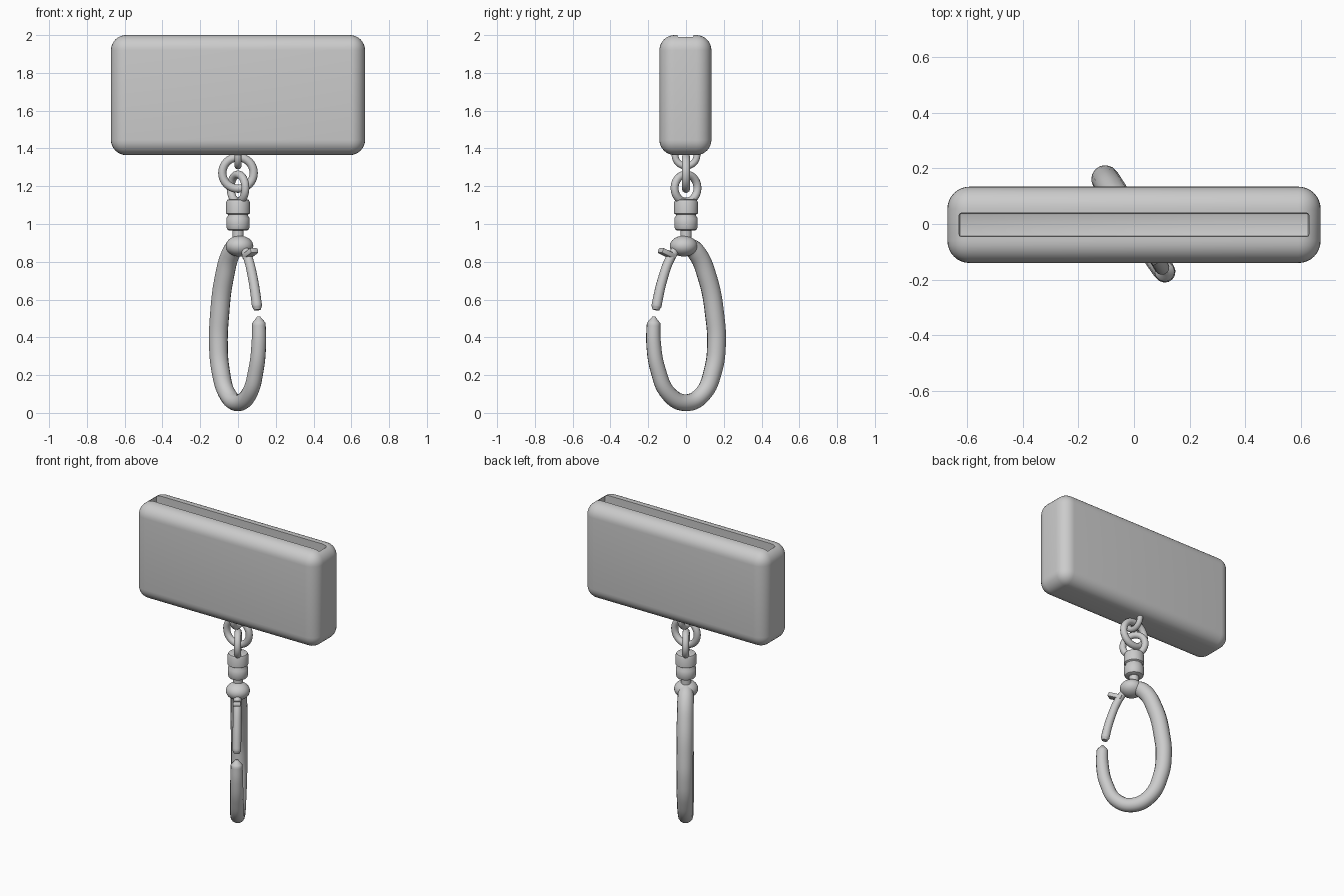
import bpy, math
from mathutils import Vector

default = bpy.data.objects.get("Cube")
if default:
    bpy.data.objects.remove(default, do_unlink=True)

grey = bpy.data.materials.new("plain grey")
grey.use_nodes = True
grey.diffuse_color = (0.6, 0.6, 0.6, 1)
grey.node_tree.nodes["Principled BSDF"].inputs["Base Color"].default_value = (0.6, 0.6, 0.6, 1)

# Horizontal direction in which the hook opens
SWING = math.atan2(-0.84, 0.54)
OPEN = Vector((math.cos(SWING), math.sin(SWING), 0))


def finish(ob, name, angle=35):
    """Name, colour and shade the active object."""
    ob.name = name
    ob.data.materials.clear()
    ob.data.materials.append(grey)
    bpy.ops.object.shade_smooth_by_angle(angle=math.radians(angle))
    return ob


def apply_modifiers(ob):
    bpy.context.view_layer.objects.active = ob
    for m in list(ob.modifiers):
        bpy.ops.object.modifier_apply(modifier=m.name)


def block(size, location, bevel, segments, rotation=(0, 0, 0)):
    bpy.ops.mesh.primitive_cube_add(size=1, location=location, rotation=rotation)
    ob = bpy.context.object
    ob.scale = size
    bpy.ops.object.transform_apply(location=False, rotation=False, scale=True)
    mod = ob.modifiers.new("Round", 'BEVEL')
    mod.width, mod.segments = bevel, segments
    apply_modifiers(ob)
    return ob


def ring(name, z, major, minor, turn):
    """Upright ring whose plane contains the horizontal direction at angle turn."""
    bpy.ops.mesh.primitive_torus_add(
        location=(0, 0, z), rotation=(math.pi / 2, 0, turn),
        major_radius=major, minor_radius=minor, major_segments=40, minor_segments=14)
    return finish(bpy.context.object, name)


def lathe(name, profile, steps=32):
    """Closed solid turned about the z axis from (radius, z) pairs."""
    verts, faces = [], []
    for r, z in profile:
        for i in range(steps):
            a = math.tau * i / steps
            verts.append((r * math.cos(a), r * math.sin(a), z))
    for k in range(len(profile) - 1):
        for i in range(steps):
            j = (i + 1) % steps
            faces.append((k * steps + i, k * steps + j, (k + 1) * steps + j, (k + 1) * steps + i))
    faces.append(tuple(reversed(range(steps))))
    faces.append(tuple(range(len(verts) - steps, len(verts))))
    mesh = bpy.data.meshes.new(name)
    mesh.from_pydata(verts, [], faces)
    ob = bpy.data.objects.new(name, mesh)
    bpy.context.collection.objects.link(ob)
    select(ob)
    return finish(ob, name)


def select(ob):
    bpy.ops.object.select_all(action='DESELECT')
    ob.select_set(True)
    bpy.context.view_layer.objects.active = ob


def tube(name, points):
    """Tapered round tube through (reach, z, radius) points in the hook plane."""
    curve = bpy.data.curves.new(name, 'CURVE')
    curve.dimensions = '3D'
    curve.bevel_depth, curve.bevel_resolution = 1, 5
    curve.resolution_u, curve.use_fill_caps = 8, True
    spline = curve.splines.new('BEZIER')
    spline.bezier_points.add(len(points) - 1)
    for p, (s, z, r) in zip(spline.bezier_points, points):
        p.co = OPEN * s + Vector((0, 0, z))
        p.radius = r
        p.handle_left_type = p.handle_right_type = 'AUTO'
    ob = bpy.data.objects.new(name, curve)
    bpy.context.collection.objects.link(ob)
    select(ob)
    bpy.ops.object.convert(target='MESH')
    return finish(bpy.context.object, name)


# Rounded case with a long slot in the top
case = block((1.345, 0.275, 0.635), (0, -0.003, 1.6825), 0.08, 8)
cutter = block((1.26, 0.085, 0.9), (0, -0.003, 2.0), 0.008, 2)
cutter.hide_render = True
cut = case.modifiers.new("Slot", 'BOOLEAN')
cut.operation, cut.object, cut.solver = 'DIFFERENCE', cutter, 'EXACT'
apply_modifiers(case)
bpy.data.objects.remove(cutter, do_unlink=True)
select(case)
finish(case, "case")

# Chain links
ring("case_loop", 1.365, 0.058, 0.018, math.pi / 2)
ring("upper_ring", 1.27, 0.083, 0.022, 0)
ring("lower_ring", 1.19, 0.072, 0.021, SWING)

# Swivel barrel with a groove, and its neck
lathe("swivel_barrel", [
    (0.045, 0.965), (0.056, 0.97), (0.062, 0.985), (0.062, 1.03), (0.053, 1.043),
    (0.053, 1.05), (0.063, 1.056), (0.063, 1.115), (0.057, 1.128), (0.045, 1.132)])
lathe("swivel_neck", [(0.03, 0.9), (0.03, 0.98)])

# Hook: rounded head, open loop with pointed end
bpy.ops.mesh.primitive_uv_sphere_add(segments=32, ring_count=16, radius=1, location=(0, 0, 0.883))
head = bpy.context.object
head.location += OPEN * 0.015
head.scale = (0.073, 0.073, 0.055)
finish(head, "hook_head")
tube("hook_loop", [
    (0.0, 0.89, 0.045), (-0.06, 0.855, 0.05), (-0.137, 0.71, 0.051), (-0.183, 0.5, 0.051),
    (-0.192, 0.37, 0.05), (-0.172, 0.23, 0.049), (-0.105, 0.1, 0.046), (0, 0.054, 0.045),
    (0.108, 0.1, 0.043), (0.177, 0.23, 0.041), (0.204, 0.37, 0.039), (0.204, 0.475, 0.036),
    (0.202, 0.51, 0.008)])

# Gate and its thumb tab
tube("gate", [
    (0.05, 0.88, 0.022), (0.098, 0.82, 0.025), (0.15, 0.7, 0.026), (0.186, 0.565, 0.027),
    (0.19, 0.545, 0.018)])
block((0.095, 0.05, 0.03), OPEN * 0.118 + Vector((0, 0, 0.843)), 0.008, 2,
      (0, math.radians(-22), SWING))
finish(bpy.context.object, "thumb_tab")
